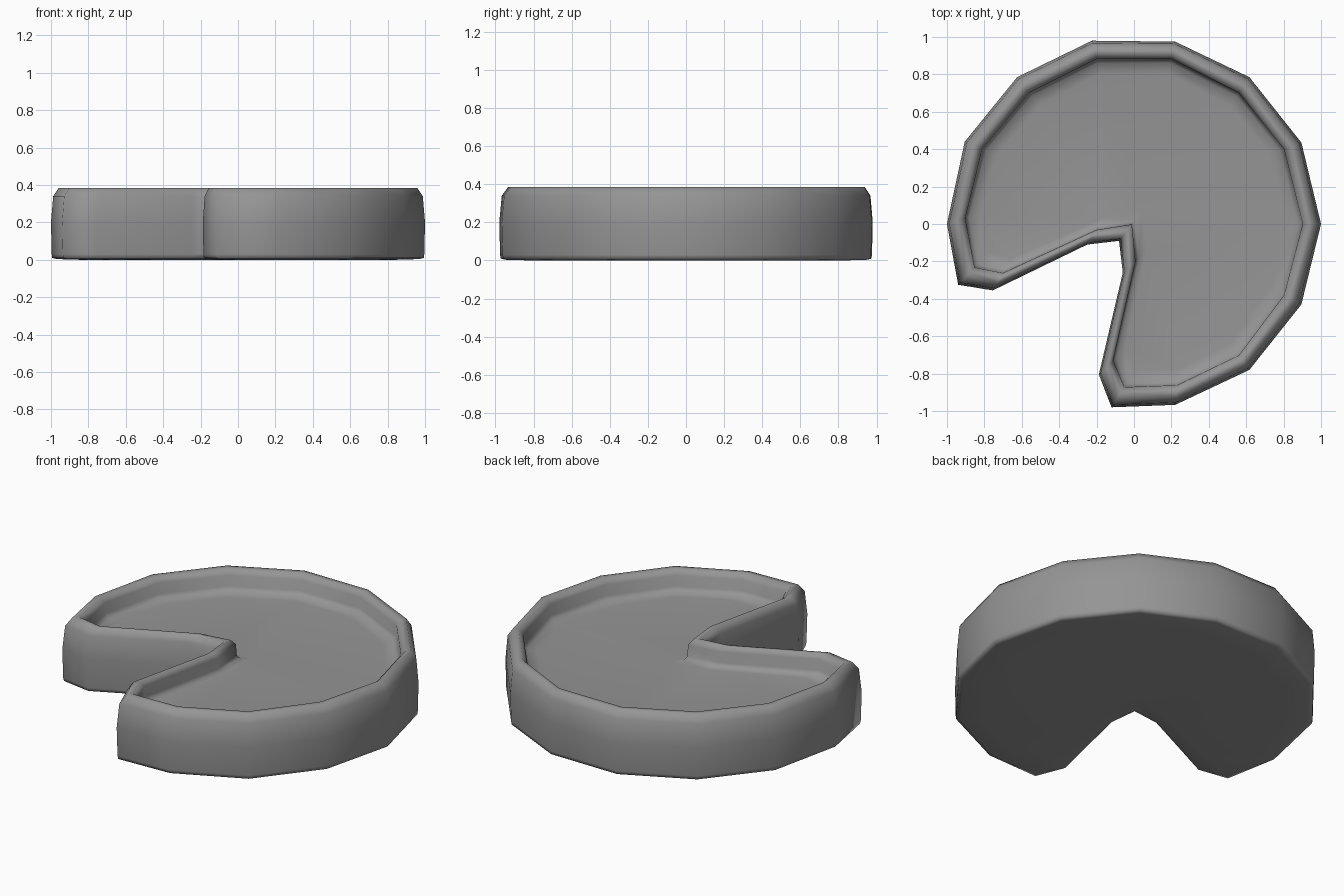
import bpy
import bmesh
from mathutils import Vector

cube = bpy.data.objects.get("Cube")
if cube:
    bpy.data.objects.remove(cube, do_unlink=True)

# Notched outline: outer edge and matching inner edge of the rim
OUTER = [(-.225, .98), (.22, .975), (.617, .785), (.895, .435), (1, 0),
         (.895, -.43), (.617, -.78), (.22, -.967), (-.12, -.98), (-.188, -.805),
         (-.06, -.26), (-.08, -.09), (-.25, -.11), (-.755, -.355), (-.94, -.325),
         (-1, 0), (-.905, .44), (-.625, .785)]
INNER = [(-.2, .88), (.2, .88), (.56, .7), (.8, .4), (.9, 0), (.8, -.38),
         (.56, -.7), (.23, -.86), (-.05, -.87), (-.11, -.73), (.01, -.2),
         (-.01, 0), (-.2, -.03), (-.7, -.26), (-.85, -.23), (-.9, .03),
         (-.81, .4), (-.56, .7)]

# Rim section: (fraction from outer to inner edge, height)
SECTION = [(1.6, 0), (.3, .004), (.07, .01), (.04, .03), (0, .2), (.12, .34),
           (.42, .385), (.72, .385), (.98, .355), (1, .29), (1.2, .268), (1.8, .262)]

material = bpy.data.materials.new("mid grey")
material.use_nodes = True
colour = (.3, .3, .3, 1)
material.diffuse_color = colour
material.node_tree.nodes["Principled BSDF"].inputs["Base Color"].default_value = colour


def ring(bm, fraction, height):
    """One loop of the outline, blended between the two edges."""
    loop = []
    for outer, inner in zip(OUTER, INNER):
        point = Vector(outer).lerp(Vector(inner), fraction)
        loop.append(bm.verts.new((point.x, point.y, height)))
    return loop


# Pad: stacked loops bridged from the underside over the rim to the floor
bm = bmesh.new()
loops = [ring(bm, *step) for step in SECTION]
count = len(OUTER)
for low, high in zip(loops, loops[1:]):
    for i in range(count):
        j = (i + 1) % count
        bm.faces.new((low[i], low[j], high[j], high[i]))
caps = [bm.faces.new(loops[0]), bm.faces.new(loops[-1])]
bmesh.ops.recalc_face_normals(bm, faces=bm.faces)
bmesh.ops.triangulate(bm, faces=caps)
for face in bm.faces:
    face.smooth = True

mesh = bpy.data.meshes.new("notched_pad")
bm.to_mesh(mesh)
bm.free()
mesh.materials.append(material)
pad = bpy.data.objects.new("notched_pad", mesh)
bpy.context.collection.objects.link(pad)
